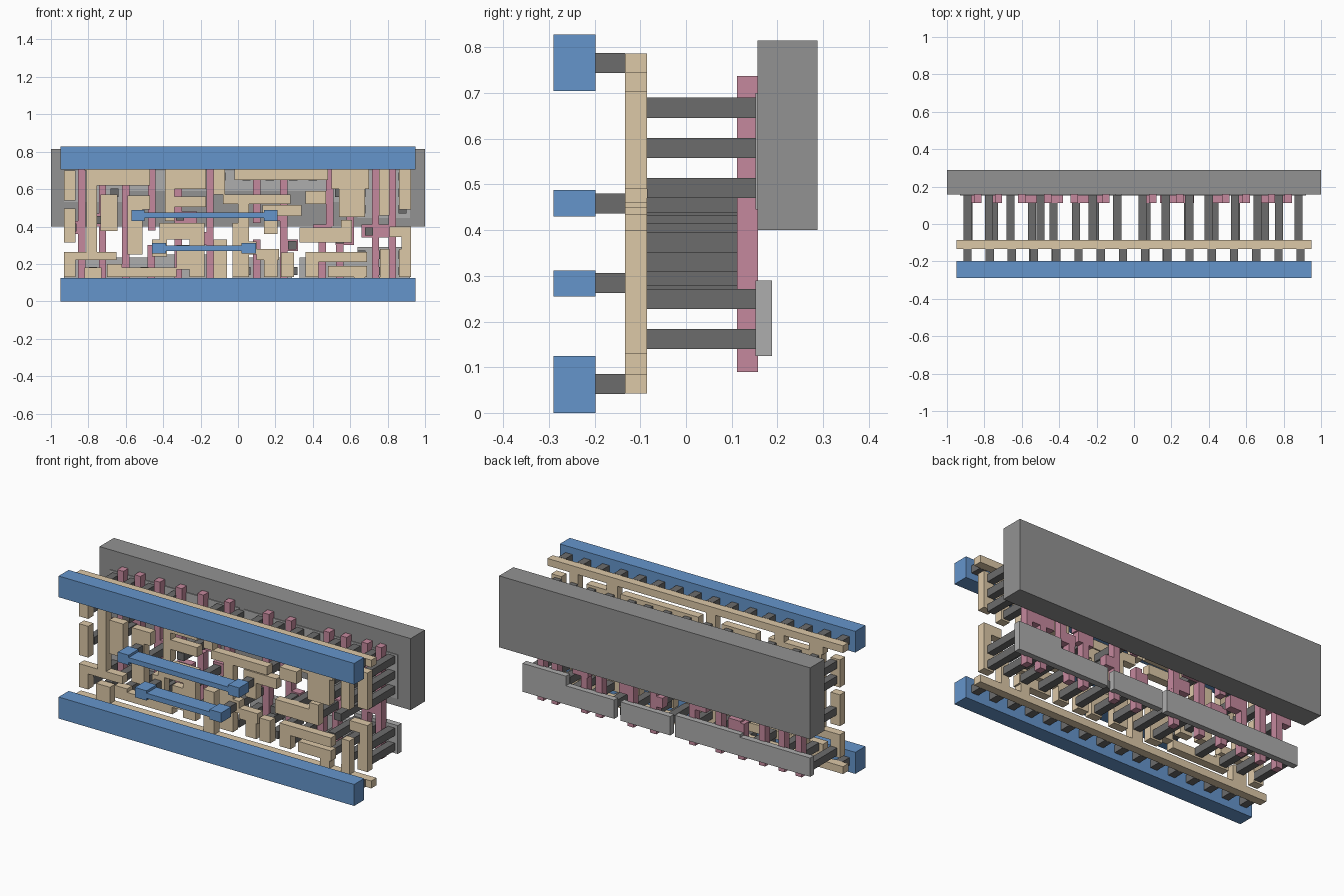
import bpy, bmesh


def material(name, rgb):
    m = bpy.data.materials.new(name)
    m.diffuse_color = (*rgb, 1)
    return m


BLUE = material("metal_blue", (0.13, 0.30, 0.60))
TAN = material("interconnect_tan", (0.72, 0.58, 0.39))
PINK = material("gate_pink", (0.56, 0.25, 0.34))
DARK = material("contact_grey", (0.15, 0.15, 0.15))
WELL = material("well_grey", (0.29, 0.29, 0.29))
LIGHT = material("diffusion_grey", (0.42, 0.42, 0.42))


def layer(name, y0, y1, rects, mat):
    """Union of (x0, x1, z0, z1) rectangles in hundredths, extruded from y0 to y1."""
    xs = sorted({v for r in rects for v in r[:2]})
    zs = sorted({v for r in rects for v in r[2:]})
    cells = {(i, k) for i in range(len(xs) - 1) for k in range(len(zs) - 1)
             if any(r[0] <= xs[i] and xs[i + 1] <= r[1] and
                    r[2] <= zs[k] and zs[k + 1] <= r[3] for r in rects)}
    bm = bmesh.new()
    verts = {}

    def vert(i, y, k):
        if (i, y, k) not in verts:
            verts[i, y, k] = bm.verts.new((xs[i] / 100, y, zs[k] / 100))
        return verts[i, y, k]

    for i, k in cells:
        loop = [(i, k), (i + 1, k), (i + 1, k + 1), (i, k + 1)]
        bm.faces.new([vert(a, y0, b) for a, b in loop])
        bm.faces.new([vert(a, y1, b) for a, b in reversed(loop)])
        sides = [(i, k - 1), (i + 1, k), (i, k + 1), (i - 1, k)]
        for n, neighbour in enumerate(sides):
            if neighbour not in cells:
                (a, b), (c, d) = loop[n], loop[(n + 1) % 4]
                bm.faces.new([vert(c, y0, d), vert(a, y0, b), vert(a, y1, b), vert(c, y1, d)])
    bmesh.ops.dissolve_limit(bm, angle_limit=0.01, verts=bm.verts[:], edges=bm.edges[:])
    bmesh.ops.recalc_face_normals(bm, faces=bm.faces[:])
    me = bpy.data.meshes.new(name)
    bm.to_mesh(me)
    bm.free()
    me.materials.append(mat)
    ob = bpy.data.objects.new(name, me)
    bpy.context.collection.objects.link(ob)
    return ob


def squares(points, s=2.2):
    return [(x - s, x + s, z - s, z + s) for x, z in points]


# Back block
layer("well_block", 0.157, 0.288, [(-100, 100, 40, 81.5)], WELL)

# Thin diffusion plates, lower row free and upper row set into the block
layer("lower_diffusion", 0.152, 0.188, [
    (-93, -48, 12.5, 23.4), (-48, -6, 12.5, 25), (-3, 29, 12.5, 23.4),
    (33, 64, 12.5, 23.4), (64, 92, 12.5, 29)], LIGHT)
layer("upper_diffusion", 0.152, 0.188, [
    (-93, -58, 53, 70), (-58, -10, 59, 70), (-7, 50, 59, 70),
    (50, 64, 53, 70), (64, 92, 44.5, 70)], LIGHT)

# Gate strips: full height, partial, and contact pads
gates = [(x - 1.95, x + 1.95, 9, 73.7) for x in (-83.5, -72.5, -60, 73.5, 82.5)]
gates += [(x - 1.95, x + 1.95, 9, 73.7) for x in (-15, 24.5)]
gates += [(-48.5, -44.5, 9, 30), (-48, -44, 38, 73.7), (-34, -30, 48, 73.7),
          (-34, -30, 9, 40), (8, 12, 9, 33), (8, 12, 42, 73.7),
          (47, 51, 40, 73.7), (52.5, 56.5, 9, 32), (58, 62, 30, 73.7), (43, 47, 9, 38)]
gates += [(-91, -81.6, 36, 43), (-79, -70.6, 40, 47), (-61, -51, 33, 40),
          (-46, -38, 25, 31), (-34, -22, 42, 48), (-24, -13, 30, 37),
          (4, 12, 25, 31), (14, 26, 43, 49), (24, 32, 27, 33), (40, 50, 34, 41),
          (52, 62, 30, 36), (66, 82, 34, 41)]
layer("gate_strips", 0.112, 0.158, gates, PINK)

# Contacts from the interconnect to diffusion and to gates
columns = [-89, -77.5, -66, -50, -22, -9, 4.5, 17, 29.5, 40, 54, 66, 77.5, 88]
deep = [(x, 16.2) for x in columns] + [(x, 66.8) for x in columns]
deep += [(x, 58) for x in (-89, -66, 54, 66, 77.5, 88)]
deep += [(x, 49.2) for x in (66, 77.5, 88)] + [(x, 24.9) for x in (66, 77.5, 88)]
layer("diffusion_contacts", -0.085, 0.155, squares(deep), DARK)
layer("gate_contacts", -0.085, 0.112, squares([
    (-88.5, 39.5), (-75, 43.5), (-54.5, 36.5), (-43, 28.3), (-31, 45.3), (-21, 33.3),
    (6.5, 28.3), (17, 46), (29, 30), (43, 37), (54.5, 33), (70, 37.3)]), DARK)

# Interconnect plate: rails, then left, middle and right tracks
rails = [(-95, 95, 4.2, 8.5), (-95, 95, 74.5, 78.7)]
left = [(-93, -87, 54, 70), (-93, -87, 31.5, 49.7), (-93, -65, 22, 26.5),
        (-93, -87, 13, 26.5), (-81, -75.5, 22, 62), (-81, -47, 62, 70.5),
        (-73.5, -64.5, 37.5, 57), (-59, -47, 49, 56.5), (-59, -51, 25, 49),
        (-70, -62, 13, 20), (-63, -33, 13, 18), (-46, -38, 24, 33),
        (-82, -73, 8.5, 18), (-82, -73, 70, 74.5), (-57, -51, 70, 74.5)]
middle = [(-39, -34, 43, 70.5), (-34, -17, 60, 70.5), (-38, -17, 50.5, 56),
          (-42, -18, 33, 42), (-26, -18, 13, 42), (-33, -26, 17, 30),
          (-13, -6, 13, 33), (-13, -7, 57, 74.5), (-2, 48, 65, 70.5),
          (-8, 28, 52, 57), (0, 6, 30, 57), (-3, 6, 13, 42), (2, 10, 25, 32),
          (13, 34, 45.5, 51.5), (10, 22, 22, 28), (14, 21, 13, 28), (23, 30, 13, 26),
          (-13, -6, 8.5, 13), (14, 21, 36, 46)]
right = [(33, 61, 31.5, 39.5), (55, 61, 31.5, 43.5), (36, 69, 21, 26.5), (36, 43, 13, 26.5),
         (48, 69, 13, 19), (50, 70, 60, 70.5), (54, 68, 45, 60), (36, 47, 52, 59),
         (76, 81, 13, 28), (75.5, 81, 46, 74.5), (81, 92.5, 34.5, 40),
         (86, 92.5, 13, 28), (87.5, 92.5, 28, 40), (86, 92.5, 49, 70.5),
         (75.5, 81, 8.5, 13), (50, 57, 70, 74.5), (62, 68, 8.5, 13)]
layer("interconnect_tracks", -0.133, -0.085, rails + left + middle + right, TAN)

# Short pegs between the tracks and the front metal
pegs = [(-95 + 5.94 + 11.875 * i, z) for i in range(16) for z in (6.3, 76.6)]
pegs += [(-54, 45.8), (17.5, 45.8), (-42, 28.4), (6, 28.4)]
layer("metal_pegs", -0.198, -0.133, squares(pegs), DARK)

# Front metal: power rails and two straps with end pads
layer("bottom_rail", -0.29, -0.198, [(-95, 95, 0, 12.5)], BLUE)
layer("top_rail", -0.29, -0.198, [(-95, 95, 70.5, 82.8)], BLUE)
layer("upper_strap", -0.29, -0.198, [
    (-57, -50, 43, 48.8), (14, 21, 43, 48.8), (-50, 14, 44.6, 47.4)], BLUE)
layer("lower_strap", -0.29, -0.198, [
    (-46, -38.5, 25.5, 31.2), (2, 9.5, 25.5, 31.2), (-38.5, 2, 26.8, 29.8)], BLUE)
